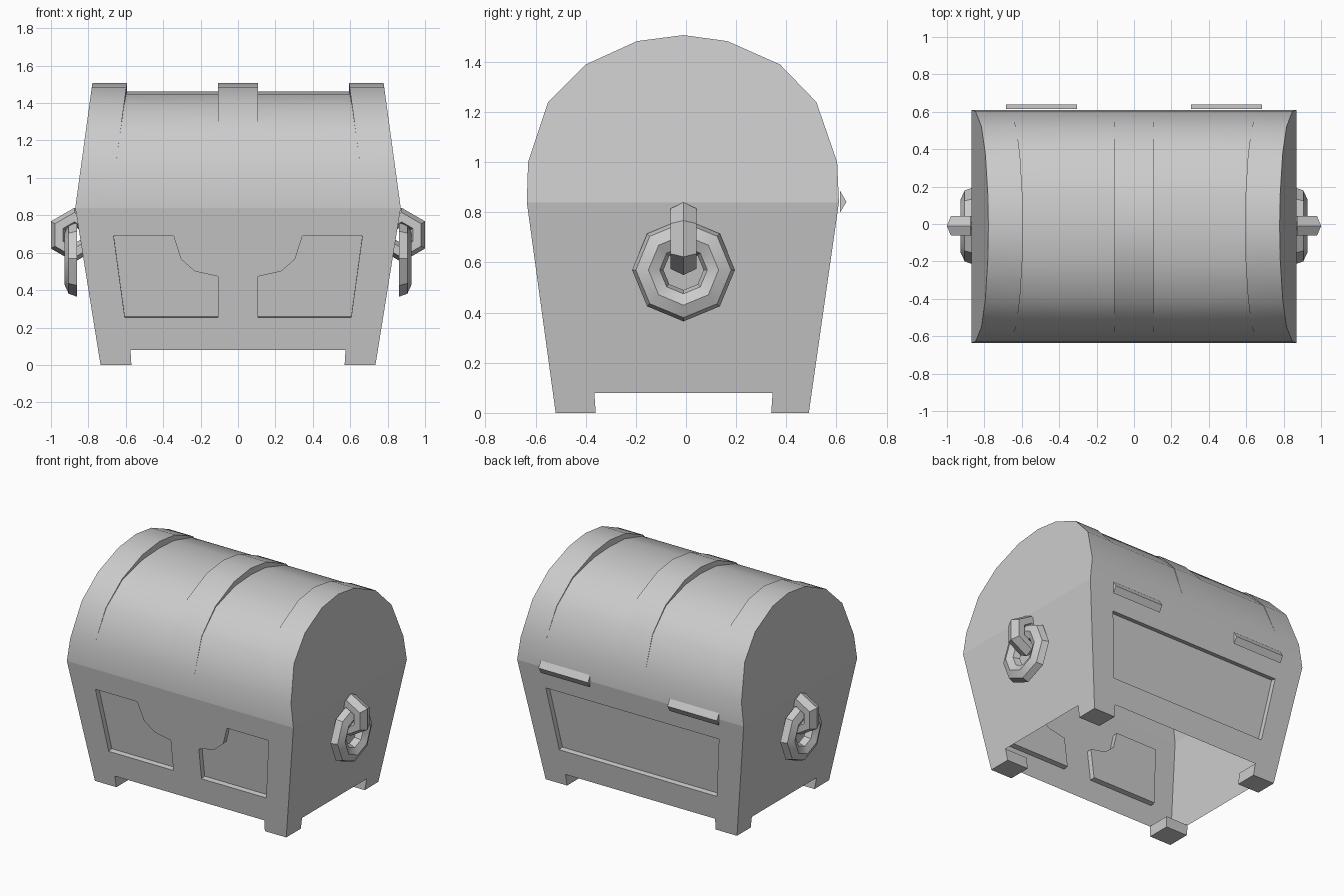
import bpy, bmesh
from math import sin, cos, tau
from mathutils import Vector

if "Cube" in bpy.data.objects:
    bpy.data.objects.remove(bpy.data.objects["Cube"])


def add(name, verts, faces, smooth=True):
    me = bpy.data.meshes.new(name)
    bm = bmesh.new()
    vs = [bm.verts.new(v) for v in verts]
    for f in faces:
        bm.faces.new([vs[i] for i in f])
    bmesh.ops.remove_doubles(bm, verts=bm.verts, dist=0.0005)
    bmesh.ops.recalc_face_normals(bm, faces=bm.faces)
    bm.to_mesh(me)
    bm.free()
    ob = bpy.data.objects.new(name, me)
    bpy.context.collection.objects.link(ob)
    if smooth:
        soften(ob)
    return ob


def soften(ob):
    bpy.ops.object.select_all(action='DESELECT')
    ob.select_set(True)
    bpy.context.view_layer.objects.active = ob
    bpy.ops.object.shade_smooth_by_angle(angle=0.7)


def prism(name, a, b, smooth=False):
    """Solid between two matching outlines."""
    n = len(a)
    faces = [tuple(range(n)), tuple(range(2 * n - 1, n - 1, -1))]
    faces += [(i, (i + 1) % n, n + (i + 1) % n, n + i) for i in range(n)]
    return add(name, list(a) + list(b), faces, smooth)


# Slanted walls of the body
def wall_x(z): return 0.735 + 0.135 * z / 0.84
def front_y(z): return -0.52 - 0.115 * z / 0.84
def back_y(z): return 0.49 + 0.12 * z / 0.84


def rect(z):
    x, f, b = wall_x(z), front_y(z), back_y(z)
    return [(-x, f, z), (x, f, z), (x, b, z), (-x, b, z)]


body = prism("chest_body", rect(0.08), rect(0.84))

# Recessed panels cut along the wall normal
def panel_cutter(name, outline, wall, side):
    n = Vector((0, side, -0.14)).normalized()
    pts = [Vector((x, wall(z), z)) for x, z in outline]
    return prism(name, [p - n * 0.035 for p in pts], [p + n * 0.05 for p in pts])


half = [(0.665, 0.69), (0.345, 0.69), (0.305, 0.565), (0.23, 0.50),
        (0.108, 0.473), (0.108, 0.253), (0.605, 0.253)]
cutters = [panel_cutter("front_cutter", [(s * x, z) for x, z in half], front_y, -1)
           for s in (-1, 1)]
cutters.append(panel_cutter("back_cutter", [(-0.665, 0.69), (0.665, 0.69),
                                            (0.605, 0.253), (-0.605, 0.253)], back_y, 1))
for c in cutters:
    m = body.modifiers.new("panel", 'BOOLEAN')
    m.object, m.operation, m.solver = c, 'DIFFERENCE', 'EXACT'
dg = bpy.context.evaluated_depsgraph_get()
body_mesh = bpy.data.meshes.new_from_object(body.evaluated_get(dg))
body.modifiers.clear()
body.data = body_mesh
for c in cutters:
    bpy.data.objects.remove(c)

# The chest is a hollow shell: open the underside and the top under the lid
bm = bmesh.new()
bm.from_mesh(body_mesh)
opened = [f for f in bm.faces if all(v.co.z < 0.081 for v in f.verts)
          or all(v.co.z > 0.839 for v in f.verts)]
bmesh.ops.delete(bm, geom=opened, context='FACES')
bm.to_mesh(body_mesh)
bm.free()
soften(body)

# Corner feet
for sx in (-1, 1):
    for name, wall, inner in (("front", front_y, -0.36), ("back", back_y, 0.34)):
        def foot(z):
            xi, xo = sx * (0.57 + z * 0.06), sx * wall_x(z)
            yi = inner * (1 + z * 0.2)
            return [(xi, yi, z), (xo, yi, z), (xo, wall(z), z), (xi, wall(z), z)]
        prism(f"{name}_foot", foot(0), foot(0.08))

# Lid: side profile (y, z, depth of the sunken panels between the bands)
profile = [(-0.635, 0.84, 0), (-0.63, 1.0, 0), (-0.55, 1.24, 0.004), (-0.40, 1.39, 0.008),
           (-0.195, 1.483, 0.036), (-0.01, 1.507, 0.046), (0.165, 1.483, 0.036),
           (0.375, 1.39, 0.008), (0.52, 1.24, 0.004), (0.603, 1.0, 0), (0.61, 0.84, 0)]


def lid_row(y, z, d):
    end = 0.87 - (z - 0.84) * 0.137
    band = end - 0.185
    inward = (Vector((0, -0.01, 0.95)) - Vector((0, y, z))).normalized() * d
    half_row = [(end, 0), (band, 0), (band, 1), (0.106, 1), (0.106, 0)]
    row = half_row + [(-x, k) for x, k in reversed(half_row)]
    return [Vector((x, y, z)) + inward * k for x, k in row]


rows = [lid_row(*p) for p in profile]
w, n = len(rows[0]), len(rows)
lid = add("lid", [v for r in rows for v in r], [])
bm = bmesh.new()
vs = [[bm.verts.new(v) for v in r] for r in rows]
for i in range(n - 1):
    for j in range(w - 1):
        bm.faces.new((vs[i][j], vs[i][j + 1], vs[i + 1][j + 1], vs[i + 1][j]))
for j in (0, w - 1):
    bm.faces.new([r[j] for r in vs])
bmesh.ops.remove_doubles(bm, verts=bm.verts, dist=0.0005)
bmesh.ops.dissolve_degenerate(bm, edges=bm.edges, dist=0.0005)
bmesh.ops.recalc_face_normals(bm, faces=bm.faces)
top = max(bm.faces, key=lambda f: f.calc_center_median().z)
if top.normal.z < 0:
    bmesh.ops.reverse_faces(bm, faces=bm.faces)
bm.to_mesh(lid.data)
bm.free()
soften(lid)

# Wedge hinges on the back
for s in (-1, 1):
    wedge = [(0.615, 0.885), (0.64, 0.842), (0.615, 0.80)]
    prism("hinge", [(s * 0.305, y, z) for y, z in wedge],
          [(s * 0.685, y, z) for y, z in wedge])


# Handles: a staple through a hanging ring on each end
def loop(name, section, steps, place, turn=0.0):
    k = len(section)
    verts = [place(r * cos(a), r * sin(a), h)
             for a in (turn + tau * i / steps for i in range(steps)) for r, h in section]
    faces = [(i * k + j, i * k + (j + 1) % k,
              (i + 1) % steps * k + (j + 1) % k, (i + 1) % steps * k + j)
             for i in range(steps) for j in range(k)]
    return add(name, verts, faces)


ring = [(0.205, -0.032), (0.19, 0.012), (0.14, 0.035), (0.095, 0.012), (0.08, -0.032)]
staple = [(0.095 + 0.05 * cos(tau * i / 6), 0.06 * sin(tau * i / 6)) for i in range(6)]
for s in (-1, 1):
    loop("handle_ring", ring, 8, lambda u, v, h: (s * (0.893 + h), u - 0.01, v + 0.57))
    loop("handle_staple", staple, 6, lambda u, v, h: (s * (0.875 + u), h - 0.01, v + 0.695),
         tau / 12)
